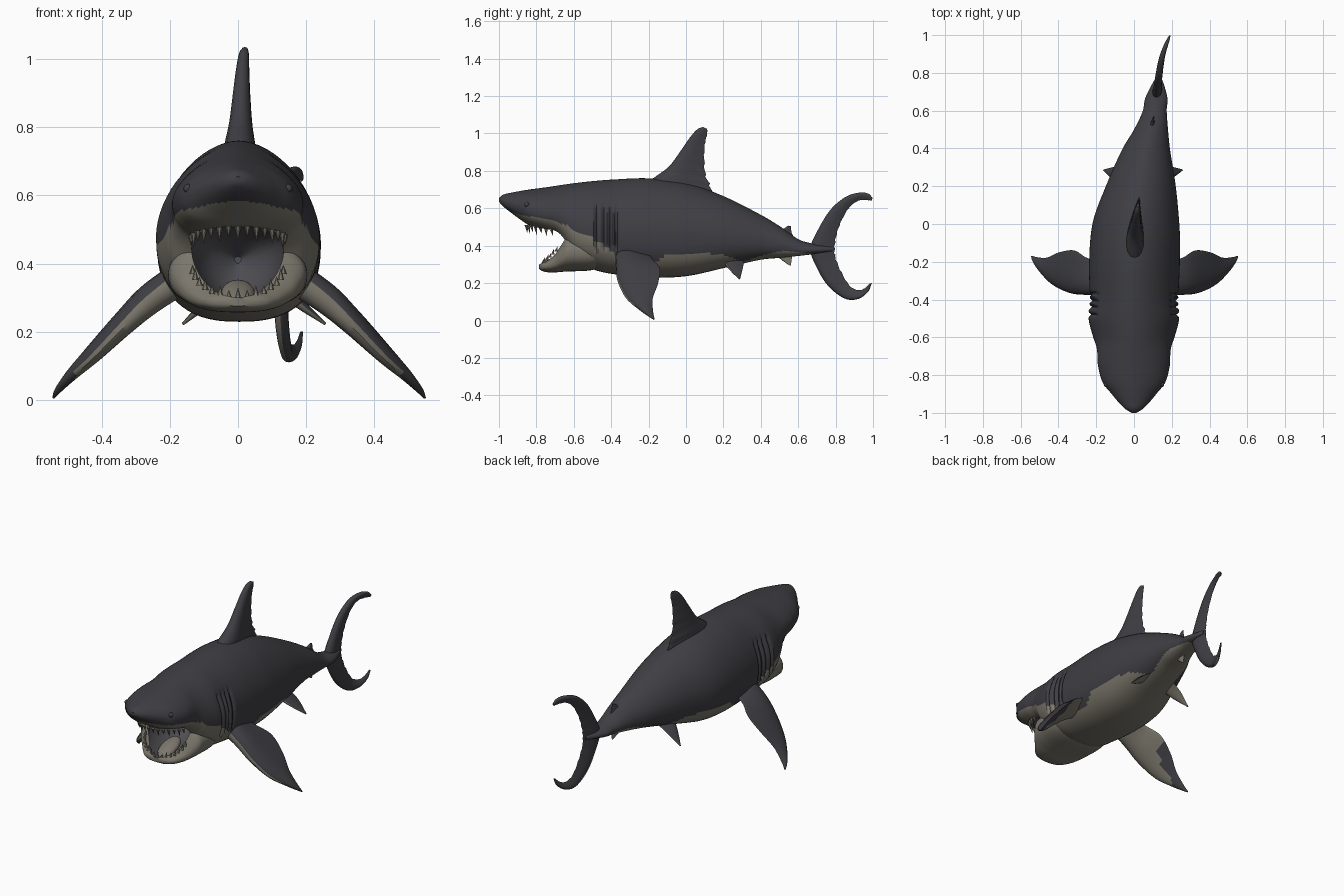
import bpy, bmesh, math
from mathutils import Vector

if "Cube" in bpy.data.objects:
    bpy.data.objects.remove(bpy.data.objects["Cube"])


def material(name, color):
    m = bpy.data.materials.new(name)
    m.use_nodes = True
    m.diffuse_color = (*color, 1)
    bsdf = m.node_tree.nodes["Principled BSDF"]
    bsdf.inputs["Base Color"].default_value = (*color, 1)
    bsdf.inputs["Roughness"].default_value = 0.7
    return m


DARK, PALE, MOUTH = range(3)
MATERIALS = [material("charcoal skin", (.05, .048, .056)),
             material("pale belly", (.2, .185, .15)),
             material("mouth lining", (.075, .075, .085))]


def smooth_at(table, t):
    """Smooth interpolation of table rows, keyed by the first column."""
    t = min(max(t, table[0][0]), table[-1][0])
    i = max(k for k in range(len(table) - 1) if table[k][0] <= t)
    a, b = table[i], table[i + 1]
    before, after = table[max(i - 1, 0)], table[min(i + 2, len(table) - 1)]
    h = b[0] - a[0]
    u = (t - a[0]) / h
    out = []
    for c in range(1, len(a)):
        m0 = (b[c] - before[c]) / (b[0] - before[0]) * h
        m1 = (after[c] - a[c]) / (after[0] - a[0]) * h
        d = b[c] - a[c]
        out.append(a[c] + u * (m0 + u * (3 * d - 2 * m0 - m1 + u * (m0 + m1 - 2 * d))))
    return out


def finish(name, bm, rule):
    bmesh.ops.recalc_face_normals(bm, faces=bm.faces)
    for f in bm.faces:
        f.smooth = True
        f.material_index = rule(f.calc_center_median(), f.normal)
    mesh = bpy.data.meshes.new(name)
    bm.to_mesh(mesh)
    bm.free()
    for m in MATERIALS:
        mesh.materials.append(m)
    ob = bpy.data.objects.new(name, mesh)
    bpy.context.collection.objects.link(ob)
    return ob


def loft(name, rings, rule):
    bm = bmesh.new()
    loops = [[bm.verts.new(p) for p in ring] for ring in rings]
    for a, b in zip(loops, loops[1:]):
        for k in range(len(a)):
            j = (k + 1) % len(a)
            bm.faces.new((a[k], a[j], b[j], b[k]))
    bm.faces.new(loops[0])
    bm.faces.new(loops[-1])
    return finish(name, bm, rule)


# Sideways sweep of the spine, and height of the belly colour line, along y
SPINE = [(-1, 0), (-.4, 0), (0, .01), (.2, .036), (.4, .065), (.5, .09),
         (.6, .11), (.7, .122), (.8, .134), (.9, .153), (1, .19)]
BELLY = [(-1, .6), (-.9, .57), (-.8, .55), (-.7, .53), (-.6, .49), (-.5, .44),
         (-.42, .39), (-.35, .33), (-.2, .3), (-.1, .35), (0, .36), (.2, .35),
         (.3, .32), (.4, .345), (.5, .37), (.6, .365), (.7, .35), (.8, .3)]
GILLS = (-.48, -.44, -.405, -.37)


def bend(y):
    return smooth_at(SPINE, y)[0]


def skin(p, n):
    return PALE if p.z < smooth_at(BELLY, p.y)[0] else DARK


def tube(name, table, rule, step=.008, upper=1.95, lower=2.5, waist=.5, gills=False):
    """Rounded body along y; rows are y, half width, top, bottom."""
    start, end = table[0][0], table[-1][0]
    count = round((end - start) / step)
    rings = []
    for i in range(count + 1):
        y = start + (end - start) * i / count
        w, top, low = smooth_at(table, y)
        middle = low + (top - low) * waist
        ring = []
        for k in range(64):
            a = math.tau * k / 64
            c, s = math.cos(a), math.sin(a)
            power = 2 / (upper if s > 0 else lower)
            x = w * math.copysign(abs(c) ** power, c)
            reach = top - middle if s > 0 else middle - low
            z = middle + reach * math.copysign(abs(s) ** power, s)
            if gills and .38 < z < .61:
                x *= 1 - sum(.07 * math.exp(-((y - g) / .008) ** 2) for g in GILLS)
            ring.append((x + bend(y), y, z))
        rings.append(ring)
    return loft(name, rings, rule)


# Body with snout, and separate lower jaw
body = tube("body", [
    (-1, .012, .655, .635), (-.98, .045, .672, .612), (-.94, .085, .682, .58),
    (-.9, .118, .69, .55), (-.84, .165, .7, .51), (-.75, .19, .712, .478),
    (-.69, .193, .721, .455), (-.65, .198, .727, .41), (-.6, .215, .734, .33),
    (-.5, .24, .745, .275), (-.4, .235, .753, .25), (-.2, .24, .76, .23),
    (0, .23, .735, .237), (.2, .185, .665, .28), (.4, .125, .565, .325),
    (.5, .09, .505, .335), (.6, .063, .435, .345), (.66, .06, .415, .352),
    (.72, .04, .405, .36), (.78, .012, .395, .37)],
    skin, upper=1.8, waist=.44, gills=True)
jaw = tube("lower_jaw", [
    (-.785, .03, .3, .275), (-.77, .08, .312, .265), (-.74, .115, .33, .258),
    (-.7, .15, .37, .257), (-.67, .178, .425, .26), (-.63, .2, .48, .262),
    (-.5, .2, .46, .27), (-.42, .17, .42, .3)], skin)

# Hollow mouth, narrower at the bottom, cut from both
cavity = tube("mouth_cutter", [
    (-.83, .06, .525, .38), (-.78, .1, .535, .295), (-.72, .13, .535, .285),
    (-.6, .13, .52, .285), (-.5, .09, .48, .32), (-.42, .01, .42, .4)],
    lambda p, n: MOUTH, step=.02, upper=2.5, lower=1.8, waist=.65)
for part in (body, jaw):
    cut = part.modifiers.new("mouth", 'BOOLEAN')
    cut.operation, cut.solver, cut.object = 'DIFFERENCE', 'EXACT', cavity
    bpy.context.view_layer.objects.active = part
    bpy.ops.object.modifier_apply(modifier=cut.name)
bpy.data.objects.remove(cavity)


def fin(name, stations, rule, side=1, steps=36, jag=0):
    """Foil through stations of leading point, trailing point, half thickness."""
    table = [(i, *lead, *trail, th) for i, (lead, trail, th) in enumerate(stations)]
    span = len(table) - 1
    rows = [smooth_at(table, span * i / steps) for i in range(steps + 1)]
    mids = [(Vector(r[:3]) + Vector(r[3:6])) / 2 for r in rows]
    rings = []
    for i, r in enumerate(rows):
        lead, chord = Vector(r[:3]), Vector(r[3:6]) - Vector(r[:3])
        along = mids[min(i + 1, steps)] - mids[max(i - 1, 0)]
        across = chord.cross(along).normalized()
        chord *= 1 - jag * (i % 4)
        ring = []
        for k in range(20):
            a = math.tau * k / 20
            u = (1 - math.cos(a)) / 2
            p = lead + chord * u + across * r[6] * math.sin(a) * (1.2 - u)
            ring.append((side * p.x + bend(p.y), p.y, p.z))
        rings.append(ring)
    return loft(name, rings, rule)


def flat(rows):
    """Stations of an upright fin on the centre line."""
    return [((0, a, b), (0, c, d), th) for a, b, c, d, th in rows]


def all_dark(p, n):
    return DARK


def all_pale(p, n):
    return PALE


def pectoral_skin(p, n):
    """Pale underside, dark at the tip and along the outer trailing edge."""
    x = abs(p.x)
    return PALE if n.z < .1 and x < .48 and (x < .34 or p.y < -.22) else DARK


def tail_skin(p, n):
    """Pale leading edge on the lower lobe."""
    return PALE if p.z < .27 and n.y + n.z < -.3 and n.x < .2 else DARK


# Upright fins
fin("dorsal_fin", flat([
    (-.26, .7, .14, .66, .065), (-.165, .768, .138, .71, .054),
    (-.09, .825, .108, .78, .041), (-.03, .905, .1, .87, .031),
    (.022, .98, .104, .95, .023), (.06, 1.022, .115, 1, .017),
    (.09, 1.035, .114, 1.024, .009)]), all_dark, jag=.015)
fin("rear_dorsal_fin", flat([
    (.48, .47, .58, .44, .016), (.52, .49, .565, .47, .012),
    (.545, .507, .56, .505, .005)]), all_dark, steps=12)
fin("anal_fin", flat([
    (.47, .36, .57, .36, .014), (.51, .325, .565, .325, .01),
    (.55, .296, .56, .294, .003)]), all_pale, steps=12)
fin("tail_fin", flat([
    (.998, .655, .993, .64, .005), (.975, .678, .965, .643, .011),
    (.93, .684, .915, .637, .016), (.855, .662, .865, .592, .019),
    (.772, .592, .822, .508, .022), (.703, .48, .803, .44, .026),
    (.665, .385, .797, .385, .03), (.693, .295, .802, .335, .026),
    (.758, .187, .832, .26, .023), (.847, .118, .876, .187, .02),
    (.92, .115, .922, .163, .016), (.972, .152, .957, .174, .011),
    (.994, .2, .983, .198, .005)]), tail_skin, steps=72, jag=.015)

# Paired fins and eyes
for side, label in ((1, "left"), (-1, "right")):
    fin(label + "_pectoral_fin", [
        ((.15, -.38, .37), (.15, -.2, .37), .06),
        ((.26, -.375, .285), (.25, -.18, .33), .053),
        ((.34, -.365, .208), (.32, -.14, .278), .042),
        ((.43, -.32, .118), (.4, -.15, .197), .031),
        ((.5, -.25, .058), (.465, -.178, .116), .021),
        ((.535, -.2, .023), (.52, -.175, .042), .012),
        ((.546, -.172, .004), (.543, -.168, .01), .004)], pectoral_skin, side)
    fin(label + "_pelvic_fin", [
        ((.07, .18, .34), (.07, .31, .33), .025),
        ((.15, .235, .27), (.14, .305, .285), .016),
        ((.21, .283, .222), (.205, .29, .225), .005)],
        lambda p, n: PALE if n.z < 0 else DARK, side, steps=16)
    bm = bmesh.new()
    bmesh.ops.create_uvsphere(bm, u_segments=16, v_segments=10, radius=.014)
    bmesh.ops.translate(bm, verts=bm.verts, vec=(side * .146, -.85, .62))
    finish(label + "_eye", bm, all_dark)


def teeth(name, count, width, back, depth, z_back, z_front, height):
    """Row of cones round a jaw arc; a negative height points down."""
    bm = bmesh.new()
    for i in range(count):
        a = math.radians(-80 + 160 * i / (count - 1))
        c, s = math.cos(a), math.sin(a)
        base = Vector((width * s, back - depth * c, z_back + (z_front - z_back) * c))
        tall = height * (1 if i % 2 else .75)
        ring = [bm.verts.new(base + Vector((.01 * math.cos(k), .01 * math.sin(k), 0)))
                for k in [math.tau * j / 6 for j in range(6)]]
        tip = bm.verts.new(base + Vector((0, .008, tall)))
        bm.faces.new(ring)
        for k in range(6):
            bm.faces.new((ring[k], ring[(k + 1) % 6], tip))
    finish(name, bm, all_pale)


teeth("upper_teeth", 15, .14, -.69, .165, .48, .51, -.045)
teeth("lower_teeth", 15, .135, -.68, .09, .385, .295, .035)

# Tongue
bm = bmesh.new()
bmesh.ops.create_uvsphere(bm, u_segments=24, v_segments=12, radius=1)
for v in bm.verts:
    v.co = (v.co.x * .05, v.co.y * .09 - .66, v.co.z * .03 + .31 + v.co.y * .03)
finish("tongue", bm, all_pale)

# Smooth shading with sharp rims
bpy.ops.object.select_all(action='DESELECT')
for ob in bpy.context.collection.objects:
    if ob.type == 'MESH':
        ob.select_set(True)
        bpy.context.view_layer.objects.active = ob
bpy.ops.object.shade_smooth_by_angle(angle=math.radians(40))
